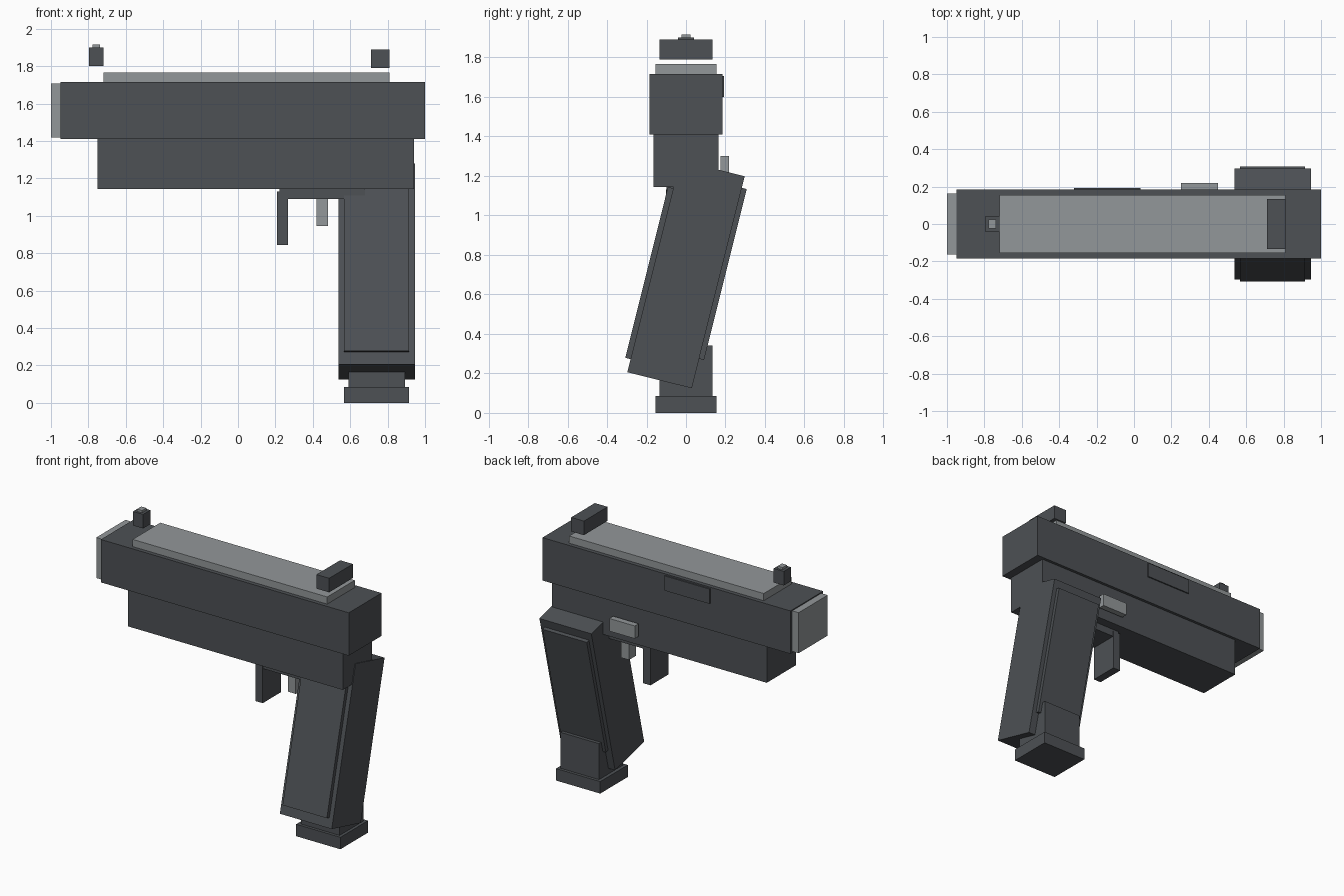
import bpy
from math import radians
from mathutils import Matrix, Vector

old = bpy.data.objects.get("Cube")
if old:
    bpy.data.objects.remove(old, do_unlink=True)


def material(name, rgb):
    mat = bpy.data.materials.new(name)
    mat.use_nodes = True
    colour = (*rgb, 1.0)
    mat.diffuse_color = colour
    mat.node_tree.nodes["Principled BSDF"].inputs["Base Color"].default_value = colour
    return mat


DARK = material("dark grey", (0.075, 0.082, 0.09))
LIGHT = material("light grey", (0.29, 0.31, 0.32))


def box(name, x, y, z, mat, tilt=0.0):
    """Box from (min, max) spans, turned about its own centre along x."""
    centre = Vector((sum(s) / 2 for s in (x, y, z)))
    size = [s[1] - s[0] for s in (x, y, z)]
    bpy.ops.mesh.primitive_cube_add(size=1)
    obj = bpy.context.object
    obj.name = name
    obj.data.transform(Matrix.Rotation(tilt, 4, 'X') @ Matrix.Diagonal((*size, 1)))
    obj.location = centre
    obj.data.materials.append(mat)
    return obj


def sym(half):
    return (-half, half)


# Upper body
box("slide", (-0.95, 1.0), sym(0.184), (1.41, 1.715), DARK)
box("slide_top_plate", (-0.72, 0.81), sym(0.155), (1.70, 1.766), LIGHT)
box("muzzle_block", (-1.0, -0.94), sym(0.164), (1.42, 1.708), LIGHT)
box("side_port", (-0.32, 0.035), (0.17, 0.193), (1.60, 1.705), DARK)
box("frame", (-0.75, 0.94), sym(0.164), (1.143, 1.415), DARK)
box("side_catch", (0.25, 0.45), (0.175, 0.218), (1.21, 1.30), LIGHT)

# Sights
box("rear_sight", (0.71, 0.81), sym(0.133), (1.79, 1.89), DARK)
box("front_sight", (-0.797, -0.718), sym(0.04), (1.80, 1.90), DARK)
box("front_sight_tip", (-0.777, -0.738), sym(0.024), (1.89, 1.916), LIGHT)

# Trigger and its guard
box("guard_post", (0.208, 0.266), sym(0.102), (0.845, 1.13), DARK)
box("guard_bar", (0.222, 0.68), sym(0.10), (1.09, 1.143), DARK)
box("trigger", (0.42, 0.482), sym(0.04), (0.945, 1.12), LIGHT)

# Leaning grip with a panel on each side
LEAN = radians(-14)
box("grip", (0.537, 0.945), sym(0.168), (0.149, 1.255), DARK, LEAN)
for side, name in ((1, "left_grip_panel"), (-1, "right_grip_panel")):
    mid = side * 0.178
    box(name, (0.566, 0.914), (mid - 0.022, mid + 0.022), (0.26, 1.152), DARK, LEAN)

# Magazine
box("magazine", (0.59, 0.893), sym(0.134), (0.07, 0.34), DARK)
box("magazine_base", (0.566, 0.914), sym(0.155), (0.0, 0.085), DARK)
